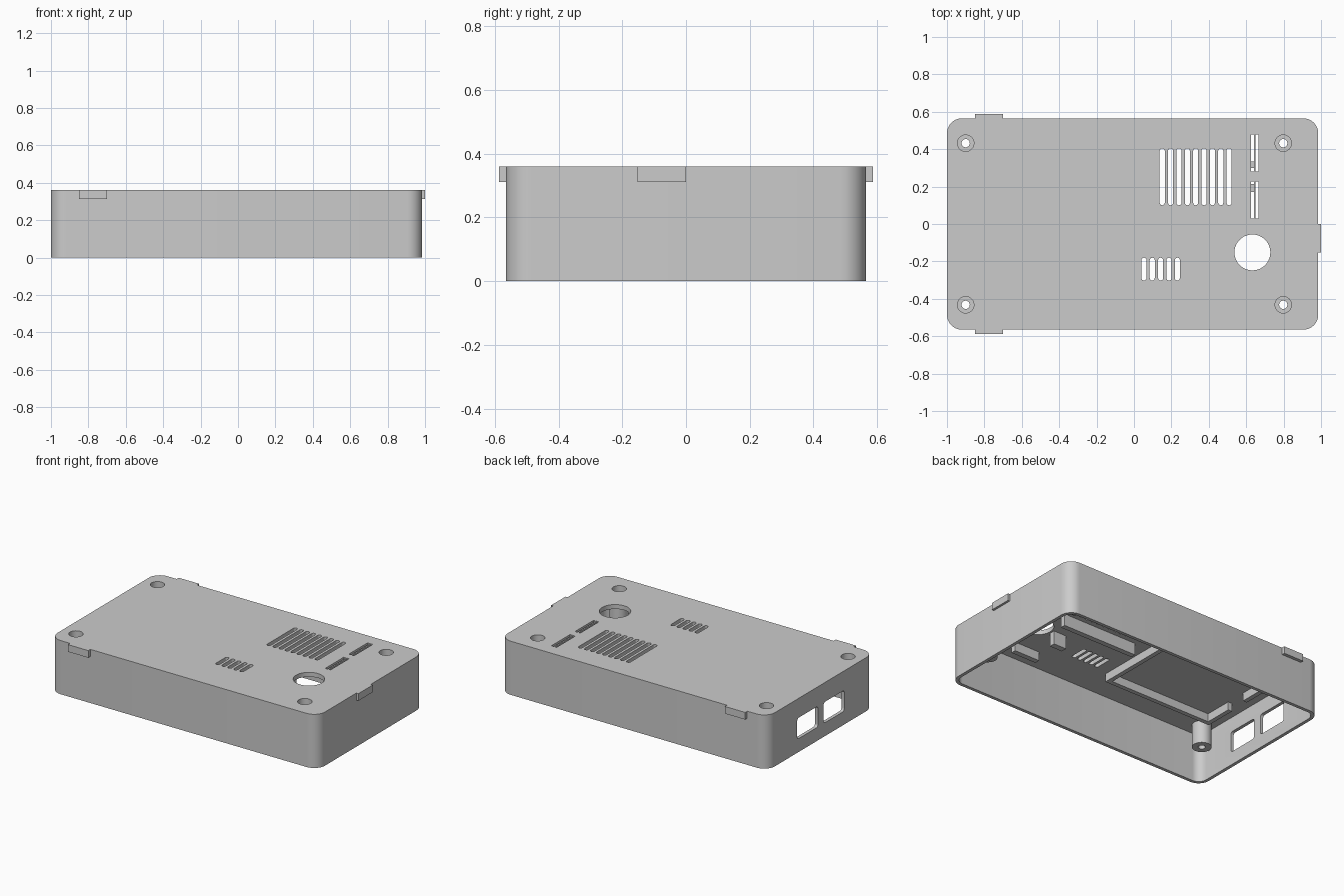
import bpy, bmesh, math

cube = bpy.data.objects.get("Cube")
if cube:
    bpy.data.objects.remove(cube, do_unlink=True)

grey = bpy.data.materials.new("light_grey_plastic")
grey.use_nodes = True
colour = (0.6, 0.6, 0.6, 1)
grey.diffuse_color = colour
grey.node_tree.nodes["Principled BSDF"].inputs["Base Color"].default_value = colour


def add_prism(bm, a, b, c, r=0, axis="z", seg=8):
    """Rounded rectangle over ranges a and b, extruded over range c."""
    points = []
    corners = [(a[1], b[1], -1, -1), (a[0], b[1], 1, -1),
               (a[0], b[0], 1, 1), (a[1], b[0], -1, 1)]
    for i, (u, v, su, sv) in enumerate(corners):
        for k in range(seg + 1 if r else 1):
            t = math.pi / 2 * (i + k / seg)
            p = (u + su * r + r * math.cos(t), v + sv * r + r * math.sin(t))
            if not points or math.dist(p, points[-1]) > 1e-5:
                points.append(p)
    if math.dist(points[0], points[-1]) < 1e-5:
        points.pop()
    place = (lambda u, v, w: (u, v, w)) if axis == "z" else (lambda u, v, w: (w, u, v))
    low = [bm.verts.new(place(u, v, c[0])) for u, v in points]
    high = [bm.verts.new(place(u, v, c[1])) for u, v in points]
    n = len(points)
    faces = [bm.faces.new(low[::-1]), bm.faces.new(high)]
    for i in range(n):
        j = (i + 1) % n
        faces.append(bm.faces.new((low[i], low[j], high[j], high[i])))


def add_disc(bm, x, y, r, z):
    add_prism(bm, (x - r, x + r), (y - r, y + r), z, r, seg=10)


def make(name, bm):
    bmesh.ops.recalc_face_normals(bm, faces=bm.faces)
    mesh = bpy.data.meshes.new(name)
    bm.to_mesh(mesh)
    bm.free()
    mesh.materials.append(grey)
    obj = bpy.data.objects.new(name, mesh)
    bpy.context.collection.objects.link(obj)
    return obj


def prism(name, *args, **kw):
    bm = bmesh.new()
    add_prism(bm, *args, **kw)
    return make(name, bm)


def combine(target, tool, operation):
    """Apply a boolean and discard the helper."""
    tool.hide_render = True
    mod = target.modifiers.new("cut", "BOOLEAN")
    mod.operation, mod.object, mod.solver = operation, tool, "EXACT"
    bpy.context.view_layer.objects.active = target
    bpy.ops.object.modifier_apply(modifier=mod.name)
    bpy.data.objects.remove(tool, do_unlink=True)


TOP, CEILING, WALL = 0.36, 0.33, 0.022
SCREWS = [(x, y) for x in (-0.9, 0.798) for y in (-0.432, 0.432)]

# Hollow case, open underneath
case = prism("case_shell", (-1, 0.985), (-0.565, 0.565), (0, TOP), 0.08)
cavity = prism("cavity", (-1 + WALL, 0.985 - WALL), (-0.565 + WALL, 0.565 - WALL),
               (-0.1, CEILING), 0.08 - WALL)
combine(case, cavity, "DIFFERENCE")

# Screw posts
bm = bmesh.new()
for x, y in SCREWS:
    add_disc(bm, x, y, 0.06, (0.177, 0.345))
combine(case, make("screw_posts", bm), "UNION")

# Counterbores, vents, round opening, button slots and end ports
bm = bmesh.new()
for x, y in SCREWS:
    add_disc(bm, x, y, 0.044, (0.25, 0.5))
for count, start, ys in ((9, 0.151, (0.1, 0.405)), (5, 0.053, (-0.302, -0.18))):
    for i in range(count):
        x = start + i * 0.0447
        add_prism(bm, (x - 0.0135, x + 0.0135), ys, (0.2, 0.5), 0.0135, seg=4)
add_disc(bm, 0.633, -0.152, 0.096, (0.2, 0.5))
for ys in ((0.03, 0.226), (0.28, 0.478)):
    add_prism(bm, (0.626, 0.665), ys, (0.2, 0.5))
for ys in ((0.03, 0.25), (-0.25, -0.03)):
    add_prism(bm, ys, (0.09, 0.23), (-1.1, -0.95), 0.018, axis="x")
combine(case, make("openings", bm), "DIFFERENCE")

# Screw holes through the posts
bm = bmesh.new()
for x, y in SCREWS:
    add_disc(bm, x, y, 0.022, (0.1, 0.3))
combine(case, make("screw_holes", bm), "DIFFERENCE")

bpy.ops.object.select_all(action="DESELECT")
case.select_set(True)
bpy.context.view_layer.objects.active = case
bpy.ops.object.shade_smooth_by_angle(angle=math.radians(30))

# Snap tabs along the top edge
for name, s in (("front_tab", -1), ("back_tab", 1)):
    prism(name, (-0.85, -0.7), sorted((s * 0.55, s * 0.587)), (0.312, TOP))
prism("left_tab", (0.97, 1), (-0.152, 0), (0.312, TOP))

# Thin bars in the button slots, each with a foot underneath
for name, ys, foot in (("front_button", (0.025, 0.23), (0.17, 0.215)),
                       ("back_button", (0.275, 0.483), (0.3, 0.335))):
    prism(name + "_bar", (0.641, 0.65), ys, (CEILING, TOP - 0.002))
    prism(name + "_foot", (0.612, 0.642), foot, (0.27, CEILING + 0.005))

# Locating frame under the ceiling
RIB = (0.275, CEILING + 0.005)
for name, s in (("front", -1), ("back", 1)):
    prism(name + "_frame_rail", (-0.87, -0.05), sorted((s * 0.3, s * 0.33)), RIB)
prism("inner_frame_rail", (-0.08, -0.05), (-0.32, 0.32), RIB)
prism("outer_frame_rail_front", (-0.87, -0.84), (-0.32, -0.11), RIB)
prism("outer_frame_rail_back", (-0.87, -0.84), (0.03, 0.32), RIB)

# Board support ribs
prism("board_rail", (0.05, 0.61), (0.035, 0.07), (0.25, CEILING + 0.005))
prism("front_board_rib", (0.43, 0.62), (-0.42, -0.385), (0.27, CEILING + 0.005))
prism("opening_support", (0.43, 0.525), (-0.17, -0.13), (0.24, CEILING + 0.005))
